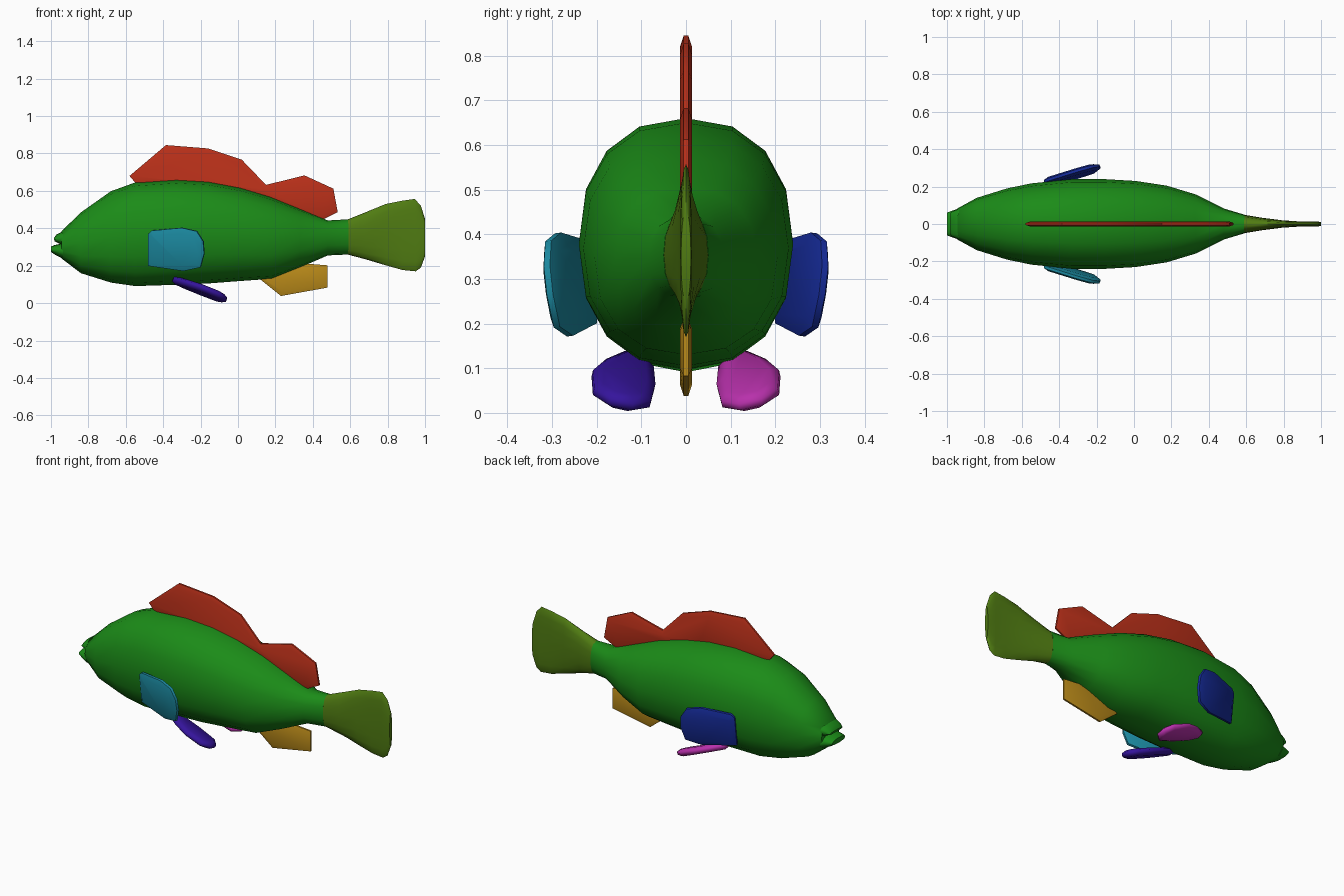
import bpy, bmesh, math
from mathutils import Vector


def finish(bm, name, color, angle=40):
    bmesh.ops.recalc_face_normals(bm, faces=bm.faces[:])
    mesh = bpy.data.meshes.new(name)
    bm.to_mesh(mesh)
    bm.free()
    ob = bpy.data.objects.new(name, mesh)
    bpy.context.collection.objects.link(ob)
    mat = bpy.data.materials.new(name)
    mat.diffuse_color = (*color, 1)
    mesh.materials.append(mat)
    bpy.ops.object.select_all(action='DESELECT')
    ob.select_set(True)
    bpy.context.view_layer.objects.active = ob
    bpy.ops.object.shade_smooth_by_angle(angle=math.radians(angle))
    return ob


def loft(name, stations, color, sides=16):
    """Rounded rings; station = (x top, z top, x bottom, z bottom, half width)."""
    bm = bmesh.new()
    rings = []
    for xt, zt, xb, zb, w in stations:
        ring = []
        for i in range(sides):
            a = 2 * math.pi * i / sides
            c, s = [math.copysign(abs(v) ** 0.87, v) if abs(v) > 1e-6 else 0
                    for v in (math.cos(a), math.sin(a))]
            f = (c + 1) / 2
            ring.append(bm.verts.new((xb + (xt - xb) * f, w * s, zb + (zt - zb) * f)))
        rings.append(ring)
    for r, q in zip(rings, rings[1:]):
        for i in range(sides):
            j = (i + 1) % sides
            bm.faces.new((r[i], r[j], q[j], q[i]))
    bm.faces.new(rings[0])
    bm.faces.new(rings[-1][::-1])
    return finish(bm, name, color, 50)


def fin(name, outline, place, normal, color, half=0.012, inset=0.025, angle=40):
    """Thin plate with a tapered rim; place maps outline points to 3D."""
    bm = bmesh.new()
    n = Vector(normal).normalized() * half * 0.4
    a = [bm.verts.new(Vector(place(*p)) + n) for p in outline]
    b = [bm.verts.new(Vector(place(*p)) - n) for p in outline]
    sides = [bm.faces.new(a), bm.faces.new(b[::-1])]
    for i in range(len(a)):
        j = (i + 1) % len(a)
        bm.faces.new((a[i], b[i], b[j], a[j]))
    bmesh.ops.recalc_face_normals(bm, faces=bm.faces[:])
    bmesh.ops.inset_region(bm, faces=sides, thickness=inset, depth=half * 0.6)
    return finish(bm, name, color, angle)


GREEN, OLIVE = (0.011, 0.26, 0.009), (0.08, 0.2, 0.006)
RED, GOLD = (0.5, 0.03, 0.01), (0.5, 0.26, 0.01)
CYAN, BLUE = (0.011, 0.25, 0.35), (0.008, 0.025, 0.33)
PURPLE, MAGENTA = (0.035, 0.007, 0.33), (0.48, 0.03, 0.41)

# Body
loft("body", [
    (-0.945, 0.383, -0.945, 0.24, 0.083),
    (-0.84, 0.485, -0.84, 0.16, 0.14),
    (-0.68, 0.598, -0.68, 0.11, 0.19),
    (-0.55, 0.645, -0.55, 0.091, 0.217),
    (-0.33, 0.66, -0.33, 0.098, 0.24),
    (-0.16, 0.65, -0.16, 0.105, 0.24),
    (0.01, 0.618, 0.01, 0.118, 0.23),
    (0.17, 0.57, 0.18, 0.13, 0.205),
    (0.33, 0.505, 0.33, 0.19, 0.158),
    (0.48, 0.442, 0.48, 0.255, 0.083),
    (0.59, 0.448, 0.59, 0.26, 0.05)], GREEN)

# Upper and lower lips, with the mouth notch between them
loft("upper_lip", [
    (-0.935, 0.385, -0.935, 0.305, 0.082),
    (-0.972, 0.366, -0.955, 0.318, 0.07),
    (-0.985, 0.346, -0.98, 0.33, 0.06)], GREEN)
loft("lower_lip", [
    (-0.935, 0.32, -0.935, 0.236, 0.084),
    (-0.978, 0.311, -0.975, 0.257, 0.07),
    (-1.0, 0.303, -1.0, 0.273, 0.06)], GREEN)

# Tail fin
loft("tail_fin", [
    (0.585, 0.447, 0.585, 0.26, 0.05),
    (0.68, 0.485, 0.68, 0.235, 0.034),
    (0.79, 0.53, 0.79, 0.202, 0.02),
    (0.88, 0.548, 0.88, 0.177, 0.014),
    (0.945, 0.557, 0.95, 0.17, 0.013),
    (0.978, 0.52, 0.978, 0.19, 0.013),
    (1.0, 0.45, 1.0, 0.25, 0.011)], OLIVE)

# Dorsal and anal fins on the centre plane
upright = lambda x, z: (x, 0, z)
fin("dorsal_fin", [
    (-0.52, 0.61), (-0.58, 0.68), (-0.385, 0.845), (-0.16, 0.827),
    (0.02, 0.767), (0.15, 0.632), (0.355, 0.683), (0.51, 0.612),
    (0.533, 0.487), (0.44, 0.44), (0.3, 0.48), (0.1, 0.55),
    (-0.1, 0.6), (-0.33, 0.62)], upright, (0, 1, 0), RED, 0.013)
fin("anal_fin", [
    (0.09, 0.15), (0.23, 0.038), (0.478, 0.083), (0.478, 0.202),
    (0.34, 0.213), (0.25, 0.22)], upright, (0, 1, 0), GOLD, 0.013)

# Paired side and belly fins
pectoral = [(-0.48, 0.2), (-0.48, 0.37), (-0.46, 0.388), (-0.3, 0.403),
            (-0.22, 0.385), (-0.185, 0.33), (-0.18, 0.265), (-0.2, 0.192), (-0.29, 0.172)]
pelvic = [(-0.35, 0.1), (-0.345, 0.14), (-0.28, 0.18), (-0.2, 0.21), (-0.1, 0.207),
          (-0.062, 0.17), (-0.062, 0.12), (-0.1, 0.08), (-0.2, 0.07), (-0.3, 0.074)]
for side, s, c1, c2 in (("near", -1, CYAN, PURPLE), ("far", 1, BLUE, MAGENTA)):
    fin(side + "_pectoral_fin", pectoral,
        lambda x, z: (x, s * (0.302 + 0.3 * (x + 0.2) + 0.13 * (z - 0.29)), z),
        (-0.3, s, -0.13), c1, 0.018, 0.03, 65)
    fin(side + "_pelvic_fin", pelvic,
        lambda x, y: (x, s * y, 0.073 - 0.4 * (x + 0.2) + 0.22 * (y - 0.14)),
        (0.4, -0.22 * s, 1), c2, 0.02, 0.022, 65)
